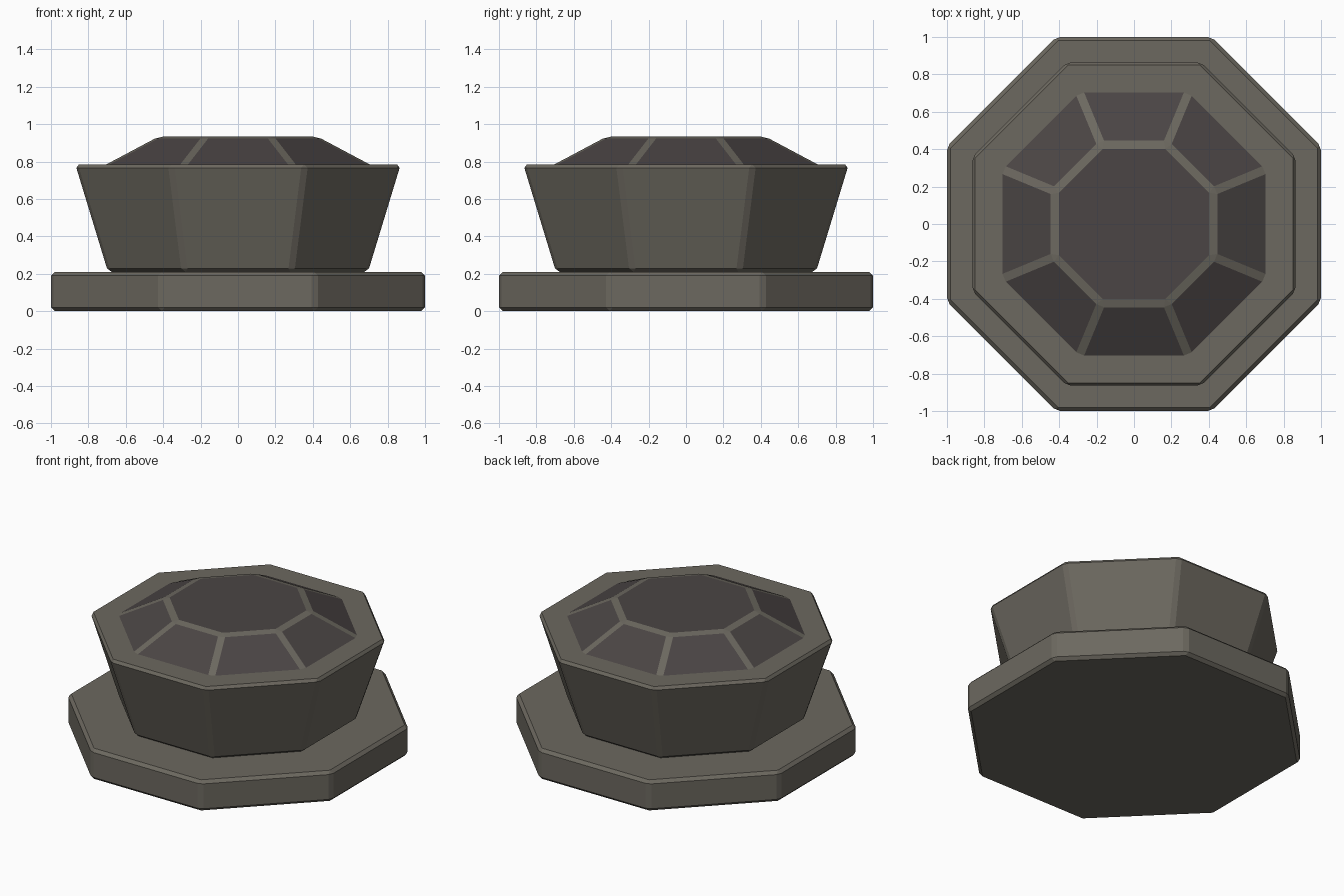
import bpy, bmesh, math

if "Cube" in bpy.data.objects:
    bpy.data.objects.remove(bpy.data.objects["Cube"])


def make_material(name, rgb):
    m = bpy.data.materials.new(name)
    m.diffuse_color = (*rgb, 1.0)
    m.use_nodes = True
    m.node_tree.nodes["Principled BSDF"].inputs["Base Color"].default_value = m.diffuse_color
    return m


stone = make_material("warm grey stone", (0.150, 0.139, 0.115))
dark = make_material("dark panel", (0.069, 0.059, 0.058))


def octagon_frustum(name, a0, z0, a1, z1, mats, bevel, dome=False):
    """Octagonal frustum with flats facing x and y; a0, a1 are centre-to-flat distances."""
    bm = bmesh.new()
    rings = []
    for a, z in ((a0, z0), (a1, z1)):
        r = a / math.cos(math.pi / 8)
        rings.append([bm.verts.new((r * math.cos(math.pi * (2 * i + 1) / 8),
                                    r * math.sin(math.pi * (2 * i + 1) / 8), z))
                      for i in range(8)])
    low, high = rings
    bm.faces.new(low[::-1])
    bm.faces.new(high)
    for i in range(8):
        j = (i + 1) % 8
        bm.faces.new((low[i], low[j], high[j], high[i]))
    bm.normal_update()
    # On the dome only the ridges are bevelled, and the bevel becomes the frame colour
    edges = [e for e in bm.edges
             if not dome or max(v.co.z for v in e.verts) > z0 + 0.01]
    bmesh.ops.bevel(bm, geom=edges, offset=bevel, offset_type='OFFSET', segments=1,
                    profile=0.5, affect='EDGES', clamp_overlap=True,
                    material=1 if dome else -1)
    me = bpy.data.meshes.new(name)
    bm.to_mesh(me)
    bm.free()
    for m in mats:
        me.materials.append(m)
    ob = bpy.data.objects.new(name, me)
    bpy.context.collection.objects.link(ob)
    return ob


# Wide foot plate
octagon_frustum("base_plate", 1.0, 0.0, 1.0, 0.21, [stone], 0.02)
# Flared body
octagon_frustum("flared_body", 0.695, 0.21, 0.87, 0.785, [stone], 0.02)
# Faceted cap: dark panels framed by stone ribs
octagon_frustum("faceted_cap", 0.703, 0.785, 0.425, 0.933, [dark, stone], 0.023, dome=True)
